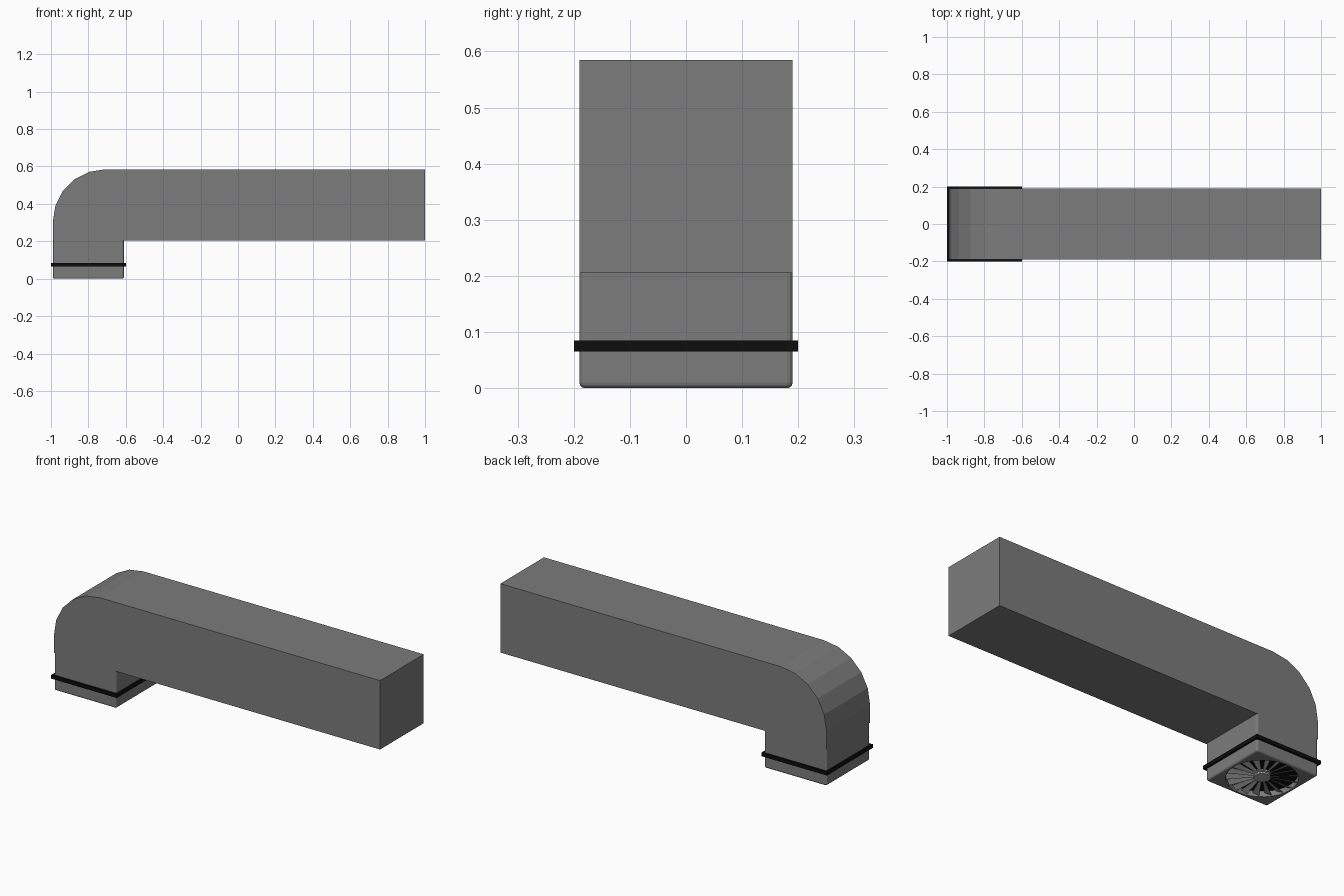
import bpy, bmesh, math
from mathutils import Matrix, Vector

if "Cube" in bpy.data.objects:
    bpy.data.objects.remove(bpy.data.objects["Cube"])

CX = -0.8      # centre of the outlet
H = 0.19       # half width of the duct
VENT_R = 0.175


def material(name, v):
    m = bpy.data.materials.new(name)
    m.diffuse_color = (v, v, v, 1)
    m.use_nodes = True
    m.node_tree.nodes["Principled BSDF"].inputs["Base Color"].default_value = m.diffuse_color
    return m


GREY = material("duct_grey", 0.2)
BLACK = material("black", 0.004)
STEEL = material("blade_grey", 0.4)


def finish(bm, name, mat):
    bmesh.ops.recalc_face_normals(bm, faces=bm.faces)
    me = bpy.data.meshes.new(name)
    bm.to_mesh(me)
    bm.free()
    ob = bpy.data.objects.new(name, me)
    bpy.context.collection.objects.link(ob)
    me.materials.append(mat)
    return ob


def add_box(bm, size, loc):
    bmesh.ops.create_cube(bm, size=1, matrix=Matrix.Translation(loc) @ Matrix.Diagonal((*size, 1)))


def add_disc(bm, r, z0, z1, n=32):
    bmesh.ops.create_cone(bm, cap_ends=True, segments=n, radius1=r, radius2=r, depth=z1 - z0,
                          matrix=Matrix.Translation((CX, 0, (z0 + z1) / 2)))


# Horizontal duct with a five-sided elbow, extruded across y
R = 0.28
profile = [(-0.99, 0.205), (1.0, 0.205), (1.0, 0.585)]
for i in range(6):
    a = math.radians(90 + 18 * i)
    profile.append((-0.71 + R * math.cos(a), 0.305 + R * math.sin(a)))
bm = bmesh.new()
face = bm.faces.new([bm.verts.new((x, -H, z)) for x, z in profile])
ext = bmesh.ops.extrude_face_region(bm, geom=[face])
bmesh.ops.translate(bm, vec=(0, 2 * H, 0),
                    verts=[g for g in ext["geom"] if isinstance(g, bmesh.types.BMVert)])
finish(bm, "duct", GREY)

# Downward outlet box, rounded on the sides and bottom
bm = bmesh.new()
add_box(bm, (2 * H, 2 * H, 0.205), (CX, 0, 0.1025))
edges = [e for e in bm.edges if min(v.co.z for v in e.verts) < 0.1]
bmesh.ops.bevel(bm, geom=edges, offset=0.01, segments=3, profile=0.5, affect='EDGES')
outlet = finish(bm, "outlet", GREY)

# Round recess in the underside
bm = bmesh.new()
add_disc(bm, VENT_R, -0.05, 0.04)
cutter = finish(bm, "vent_cutter", BLACK)
cutter.hide_render = True
cutter.hide_set(True)
cut = outlet.modifiers.new("vent_hole", 'BOOLEAN')
cut.object = cutter
cut.operation = 'DIFFERENCE'
cut.solver = 'EXACT'

# Black backing inside the recess
bm = bmesh.new()
add_disc(bm, VENT_R - 0.001, 0.03, 0.039)
finish(bm, "vent_backing", BLACK)

# Black seal band
bm = bmesh.new()
add_box(bm, (0.4, 0.4, 0.02), (CX, 0, 0.075))
finish(bm, "seal_band", BLACK)

# Hub and pitched swirl blades
bm = bmesh.new()
add_disc(bm, 0.042, 0.004, 0.03, 18)
finish(bm, "vent_hub", STEEL)

N = 18
bm = bmesh.new()
for i in range(N):
    spin = Matrix.Translation((CX, 0, 0.013)) @ Matrix.Rotation(2 * math.pi * i / N, 4, 'Z') \
        @ Matrix.Rotation(math.radians(25), 4, 'X')
    corners = [(0.035, -0.005), (0.172, -0.018), (0.172, 0.018), (0.035, 0.005)]
    low = [bm.verts.new(spin @ Vector((x, y, -0.001))) for x, y in corners]
    top = [bm.verts.new(spin @ Vector((x, y, 0.001))) for x, y in corners]
    bm.faces.new(low)
    bm.faces.new(top)
    for k in range(4):
        j = (k + 1) % 4
        bm.faces.new((low[k], low[j], top[j], top[k]))
finish(bm, "vent_blades", STEEL)
